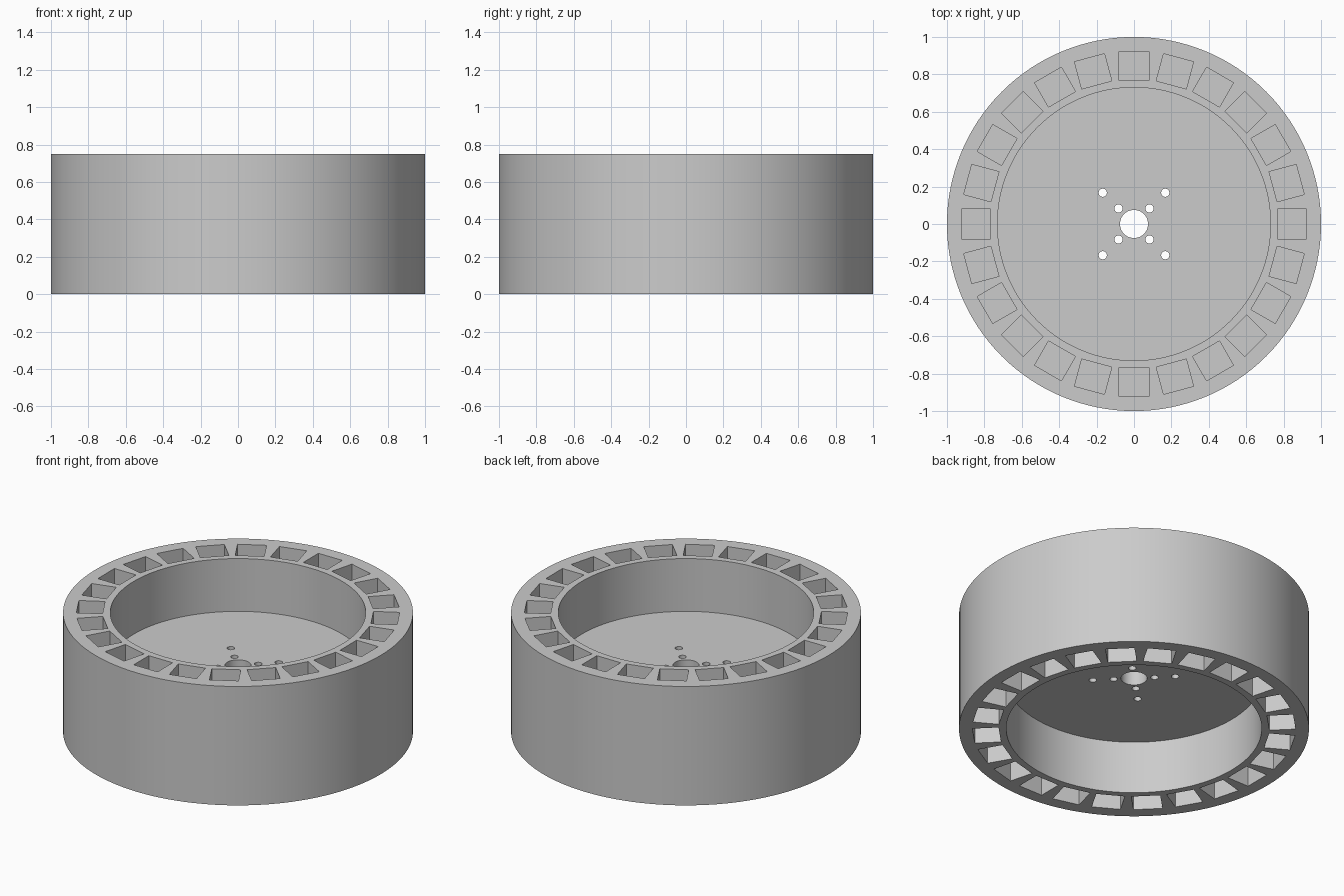
import bpy, bmesh, math
from mathutils import Matrix, Vector

if "Cube" in bpy.data.objects:
    bpy.data.objects.remove(bpy.data.objects["Cube"], do_unlink=True)

HEIGHT = 0.75
DEPTH = 0.333        # recess depth on each side of the central web
OUTER, INNER = 1.0, 0.73
SIDES = 128
POCKETS = 24

grey = bpy.data.materials.new("plain grey")
grey.use_nodes = True
colour = (0.6, 0.6, 0.6, 1)
grey.diffuse_color = colour
grey.node_tree.nodes["Principled BSDF"].inputs["Base Color"].default_value = colour


def make_object(name, bm):
    mesh = bpy.data.meshes.new(name)
    bmesh.ops.recalc_face_normals(bm, faces=bm.faces)
    bm.to_mesh(mesh)
    bm.free()
    mesh.materials.append(grey)
    obj = bpy.data.objects.new(name, mesh)
    bpy.context.collection.objects.link(obj)
    return obj


def add_cylinder(bm, radius, x, y, z, depth, sides):
    bmesh.ops.create_cone(bm, cap_ends=True, segments=sides, radius1=radius, radius2=radius,
                          depth=depth, matrix=Matrix.Translation((x, y, z)))


def cut(target, cutter):
    cutter.hide_render = True
    mod = target.modifiers.new("cut", 'BOOLEAN')
    mod.operation = 'DIFFERENCE'
    mod.solver = 'EXACT'
    mod.object = cutter
    bpy.context.view_layer.objects.active = target
    bpy.ops.object.modifier_apply(modifier=mod.name)
    bpy.data.objects.remove(cutter, do_unlink=True)


# Solid drum
bm = bmesh.new()
add_cylinder(bm, OUTER, 0, 0, HEIGHT / 2, HEIGHT, SIDES)
wheel = make_object("wheel_body", bm)

# Round recess and ring of square pockets, on the top and the bottom
bm = bmesh.new()
for face_z in (0, HEIGHT):
    add_cylinder(bm, INNER, 0, 0, face_z, DEPTH * 2, SIDES)
    for i in range(POCKETS):
        turn = Matrix.Rotation(math.tau * i / POCKETS, 4, 'Z')
        place = Matrix.Translation((0.845, 0, face_z))
        size = Matrix.Diagonal(Vector((0.15, 0.166, DEPTH * 2, 1)))
        bmesh.ops.create_cube(bm, size=1, matrix=turn @ place @ size)
cut(wheel, make_object("recess_cutter", bm))

# Axle bore and two rings of bolt holes through the web
bm = bmesh.new()
add_cylinder(bm, 0.075, 0, 0, HEIGHT / 2, HEIGHT, 48)
for offset in (0.083, 0.167):
    for sx in (-1, 1):
        for sy in (-1, 1):
            add_cylinder(bm, 0.022, sx * offset, sy * offset, HEIGHT / 2, HEIGHT, 24)
cut(wheel, make_object("hole_cutter", bm))

# Smooth round walls with crisp rims
bpy.ops.object.select_all(action='DESELECT')
wheel.select_set(True)
bpy.context.view_layer.objects.active = wheel
bpy.ops.object.shade_smooth_by_angle(angle=math.radians(30))
